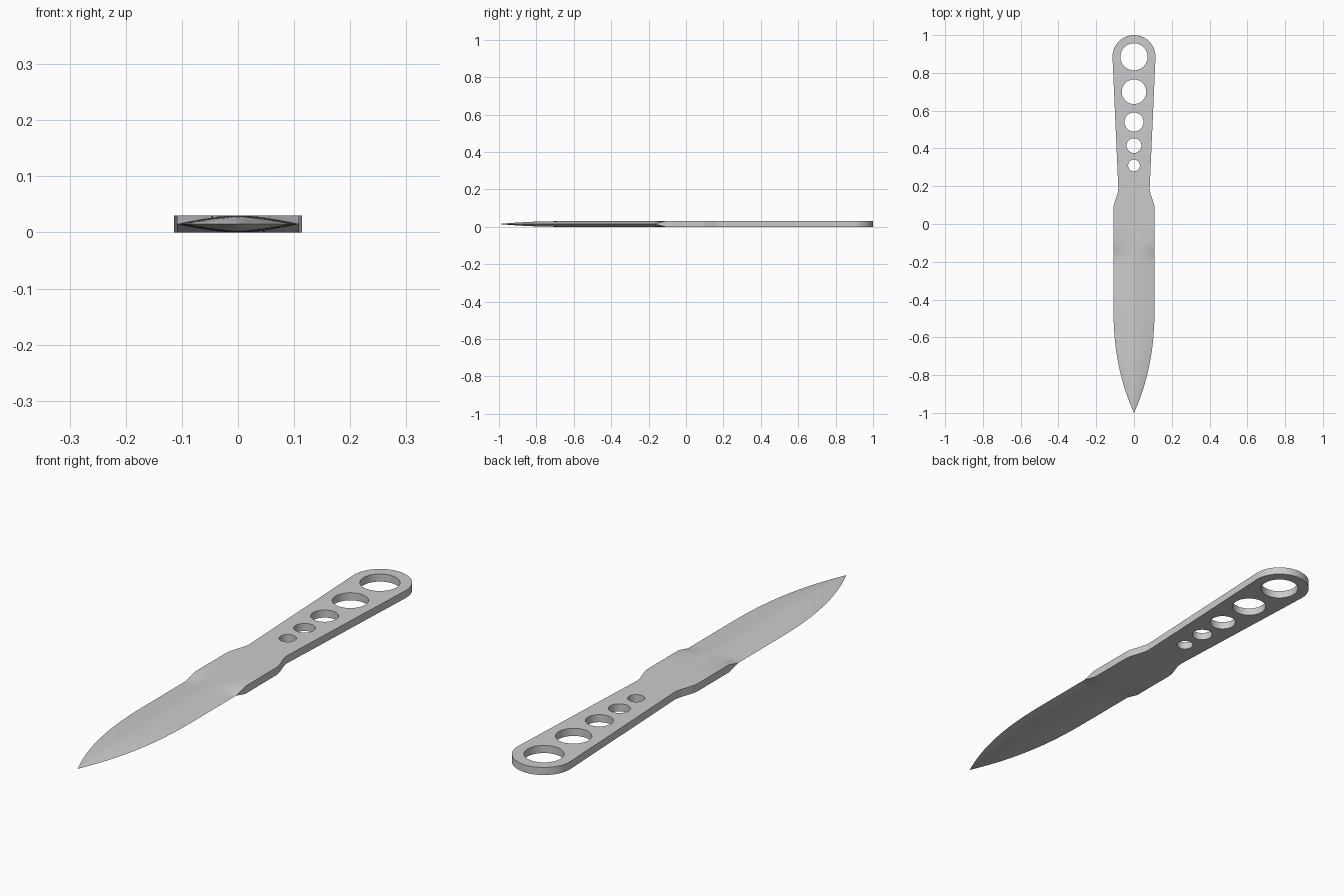
import bpy, bmesh, math
from mathutils import Matrix

if "Cube" in bpy.data.objects:
    bpy.data.objects.remove(bpy.data.objects["Cube"])

T = 0.015                      # half thickness, also the mid-plane height
R = 0.114                      # rounded handle end radius
HOLES = [(0.885, 0.072), (0.70, 0.065), (0.54, 0.050), (0.415, 0.039), (0.31, 0.031)]


def smooth(a, b, v):
    s = min(1, max(0, (v - a) / (b - a)))
    return s * s * (3 - 2 * s)


def half_width(y):
    if y < -0.42:              # leaf-shaped blade
        return 0.109 * max(0, 1 - ((-y - 0.42) / 0.58) ** 2.4)
    if y < 0.19:               # straight shoulder flowing into the grip
        return 0.109 - 0.026 * smooth(0.08, 0.19, y)
    return 0.083 + (R - 0.083) * (y - 0.19) / (1 - R - 0.19)


def half_thickness(y, u):
    if y > -0.11:
        return T
    grind = min(1, (-0.11 - y) / 0.06)
    tip = 1 - max(0, (-y - 0.65) / 0.35) ** 2.2
    return T * tip * (1 - grind * abs(u) ** 1.6)


# Stations along the knife: tip, blade, grind start, shoulder, grip, round end
stations = [(-1 + 0.58 * i / 28, None) for i in range(28)]
stations += [(y, None) for y in (-0.42, -0.3, -0.2, -0.17, -0.155, -0.14, -0.125, -0.11, 0.0)]
stations += [(0.08 + 0.11 * i / 8, None) for i in range(9)]
for i in range(17):
    a = math.pi / 2 * i / 16
    stations.append((1 - R + R * math.sin(a), R * math.cos(a)))

# Knife body: one loft of lens / slab cross-sections
US = [i / 8 for i in range(-8, 9)]
bm = bmesh.new()
rings = []
for y, w in stations:
    w = half_width(y) if w is None else w
    top = [bm.verts.new((u * w, y, T + half_thickness(y, u))) for u in US]
    low = [bm.verts.new((u * w, y, T - half_thickness(y, u))) for u in reversed(US)]
    rings.append(top + low)
for r0, r1 in zip(rings, rings[1:]):
    n = len(r0)
    for k in range(n):
        j = (k + 1) % n
        bm.faces.new((r0[k], r0[j], r1[j], r1[k]))
bmesh.ops.remove_doubles(bm, verts=bm.verts[:], dist=1e-5)
bmesh.ops.recalc_face_normals(bm, faces=bm.faces[:])
mesh = bpy.data.meshes.new("knife")
bm.to_mesh(mesh)
bm.free()
knife = bpy.data.objects.new("throwing_knife", mesh)
bpy.context.collection.objects.link(knife)

# Row of shrinking grip holes
bm = bmesh.new()
for y, r in HOLES:
    bmesh.ops.create_cone(bm, cap_ends=True, segments=48, radius1=r, radius2=r,
                          depth=0.2, matrix=Matrix.Translation((0, y, T)))
mesh = bpy.data.meshes.new("hole_cutter")
bm.to_mesh(mesh)
bm.free()
cutter = bpy.data.objects.new("hole_cutter", mesh)
bpy.context.collection.objects.link(cutter)
cutter.hide_render = True

cut = knife.modifiers.new("grip_holes", 'BOOLEAN')
cut.operation = 'DIFFERENCE'
cut.solver = 'EXACT'
cut.object = cutter
bpy.context.view_layer.objects.active = knife
knife.select_set(True)
bpy.ops.object.modifier_apply(modifier=cut.name)
bpy.data.objects.remove(cutter)

bpy.ops.object.shade_smooth_by_angle(angle=math.radians(25))
